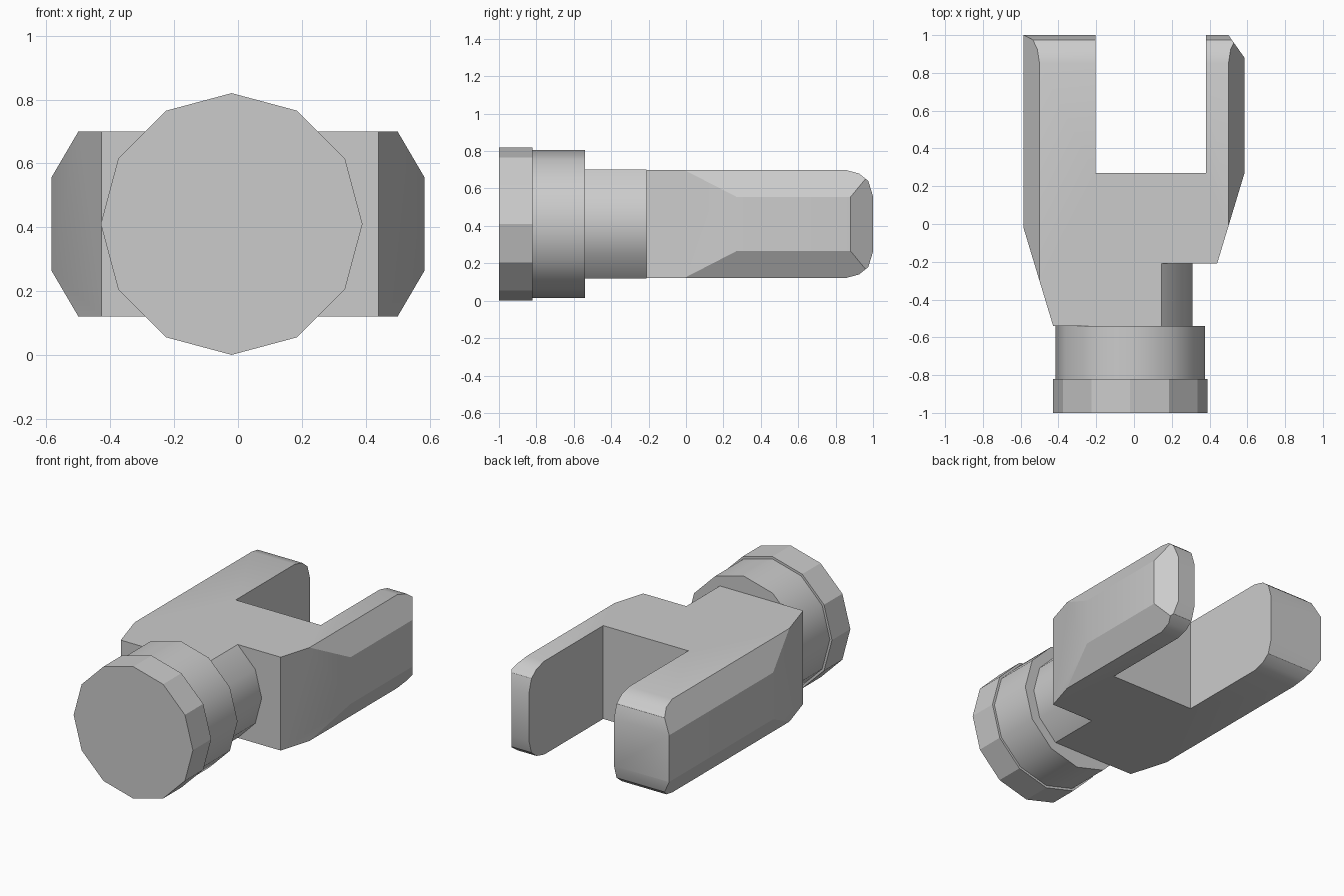
import bpy, bmesh, math
from mathutils import Vector

cube = bpy.data.objects.get("Cube")
if cube:
    bpy.data.objects.remove(cube, do_unlink=True)

grey = bpy.data.materials.new("plain grey")
grey.use_nodes = True
colour = (0.6, 0.6, 0.6, 1)
grey.diffuse_color = colour
grey.node_tree.nodes["Principled BSDF"].inputs["Base Color"].default_value = colour

MID = 0.41      # height of the shaft axis
AXIS_X = -0.02  # sideways offset of the shaft axis


def add_object(name, bm):
    bmesh.ops.recalc_face_normals(bm, faces=bm.faces)
    mesh = bpy.data.meshes.new(name)
    bm.to_mesh(mesh)
    bm.free()
    mesh.materials.append(grey)
    obj = bpy.data.objects.new(name, mesh)
    bpy.context.collection.objects.link(obj)
    return obj


def prism(points, offset):
    bm = bmesh.new()
    face = bm.faces.new([bm.verts.new(p) for p in points])
    new = bmesh.ops.extrude_face_region(bm, geom=[face])["geom"]
    bmesh.ops.translate(bm, vec=offset, verts=[v for v in new if isinstance(v, bmesh.types.BMVert)])
    return bm


def shaft(name, radius, y0, y1):
    ring = [(AXIS_X + radius * math.cos(a), y0, MID + radius * math.sin(a))
            for a in (math.radians(30 * i) for i in range(12))]
    return add_object(name, prism(ring, (0, y1 - y0, 0)))


def slice_off(bm, point, normal):
    geom = bm.verts[:] + bm.edges[:] + bm.faces[:]
    cut = bmesh.ops.bisect_plane(bm, geom=geom, plane_co=point, plane_no=normal,
                                 clear_outer=True)["geom_cut"]
    bmesh.ops.holes_fill(bm, edges=[e for e in cut if isinstance(e, bmesh.types.BMEdge)])


def carve(obj, x0, x1, y0, y1):
    outline = [(x0, y0, -1), (x1, y0, -1), (x1, y1, -1), (x0, y1, -1)]
    cutter = add_object("cutter", prism(outline, (0, 0, 3)))
    cutter.hide_render = True
    mod = obj.modifiers.new("carve", "BOOLEAN")
    mod.operation, mod.solver, mod.object = "DIFFERENCE", "EXACT", cutter
    bpy.context.view_layer.objects.active = obj
    bpy.ops.object.modifier_apply(modifier=mod.name)
    bpy.data.objects.remove(cutter, do_unlink=True)


def smooth(obj, angle):
    bpy.ops.object.select_all(action="DESELECT")
    obj.select_set(True)
    bpy.context.view_layer.objects.active = obj
    bpy.ops.object.shade_smooth_by_angle(angle=math.radians(angle))


# Fork body: side profile with rounded far end, extruded across the width
upper = [(-0.54, 0.29), (0.85, 0.29), (0.925, 0.27), (0.975, 0.23), (1.0, 0.147)]
profile = upper + [(y, -z) for y, z in reversed(upper)]
bm = prism([(-0.585, y, MID + z) for y, z in profile], (1.17, 0, 0))

# Chamfers along the outer edges of both prongs
for sx in (-1, 1):
    for sz in (-1, 1):
        slice_off(bm, (sx * 0.5, 0, MID + sz * 0.29), Vector((sx * 0.145, 0, sz * 0.085)))

# Tapers towards the shaft, and the angled tip of the thin prong
slice_off(bm, (-0.585, -0.02, 0), Vector((-0.52, -0.157, 0)))
slice_off(bm, (0.585, 0.27, 0), Vector((0.48, -0.145, 0)))
slice_off(bm, (0.585, 0.88, 0), Vector((0.12, 0.085, 0)))
fork = add_object("fork_body", bm)

# Slot between the prongs and notch beside the neck
carve(fork, -0.205, 0.38, 0.27, 2)
carve(fork, 0.145, 2, -1, -0.21)
smooth(fork, 29)

# Neck exposed in the notch: the half of the shaft beyond the body
neck = [(AXIS_X + 0.33 * math.cos(a), -0.54, MID + 0.335 * math.sin(a))
        for a in (math.radians(d) for d in range(-60, 61, 30))]
smooth(add_object("neck", prism(neck, (0, 0.33, 0))), 31)

# Collar and end cap
smooth(shaft("collar", 0.395, -0.82, -0.54), 31)
shaft("end_cap", 0.41, -1.0, -0.82)
